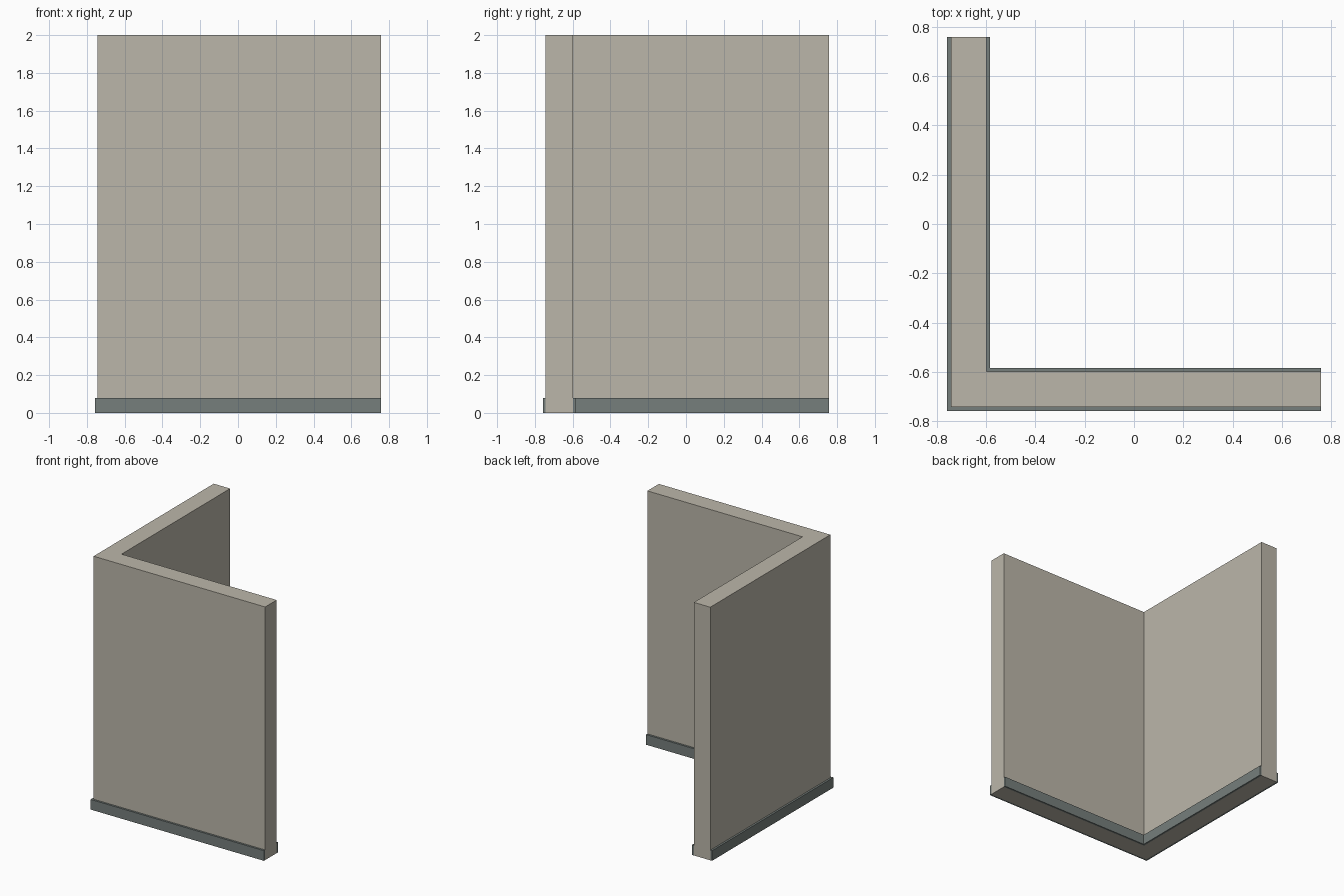
import bpy, bmesh

if "Cube" in bpy.data.objects:
    bpy.data.objects.remove(bpy.data.objects["Cube"])

E = 0.7575          # open ends of both wings
OUT, INN = -0.7425, -0.599   # outer and inner wall faces
H, BH, BT = 2.0, 0.08, 0.0155  # wall height, baseboard height and thickness


def material(name, color):
    m = bpy.data.materials.new(name)
    m.diffuse_color = (*color, 1)
    m.use_nodes = True
    m.node_tree.nodes["Principled BSDF"].inputs["Base Color"].default_value = m.diffuse_color
    return m


def corner_prism(name, a, b, height, mat):
    """Extruded L between the corner lines x=y=a (outer) and x=y=b (inner)."""
    bm = bmesh.new()
    profile = [(a, a), (E, a), (E, b), (b, b), (b, E), (a, E)]
    face = bm.faces.new([bm.verts.new((x, y, 0)) for x, y in profile])
    top = bmesh.ops.extrude_face_region(bm, geom=[face])["geom"]
    for v in top:
        if isinstance(v, bmesh.types.BMVert):
            v.co.z = height
    bmesh.ops.recalc_face_normals(bm, faces=bm.faces)
    mesh = bpy.data.meshes.new(name)
    bm.to_mesh(mesh)
    bm.free()
    mesh.materials.append(mat)
    ob = bpy.data.objects.new(name, mesh)
    bpy.context.collection.objects.link(ob)


plaster = material("plaster", (0.50, 0.47, 0.40))
trim = material("trim", (0.18, 0.21, 0.20))

# Corner wall
corner_prism("corner_wall", OUT, INN, H, plaster)

# Baseboards along the outside and inside of the corner
corner_prism("outer_baseboard", OUT - BT, OUT, BH, trim)
corner_prism("inner_baseboard", INN, INN + BT, BH, trim)
